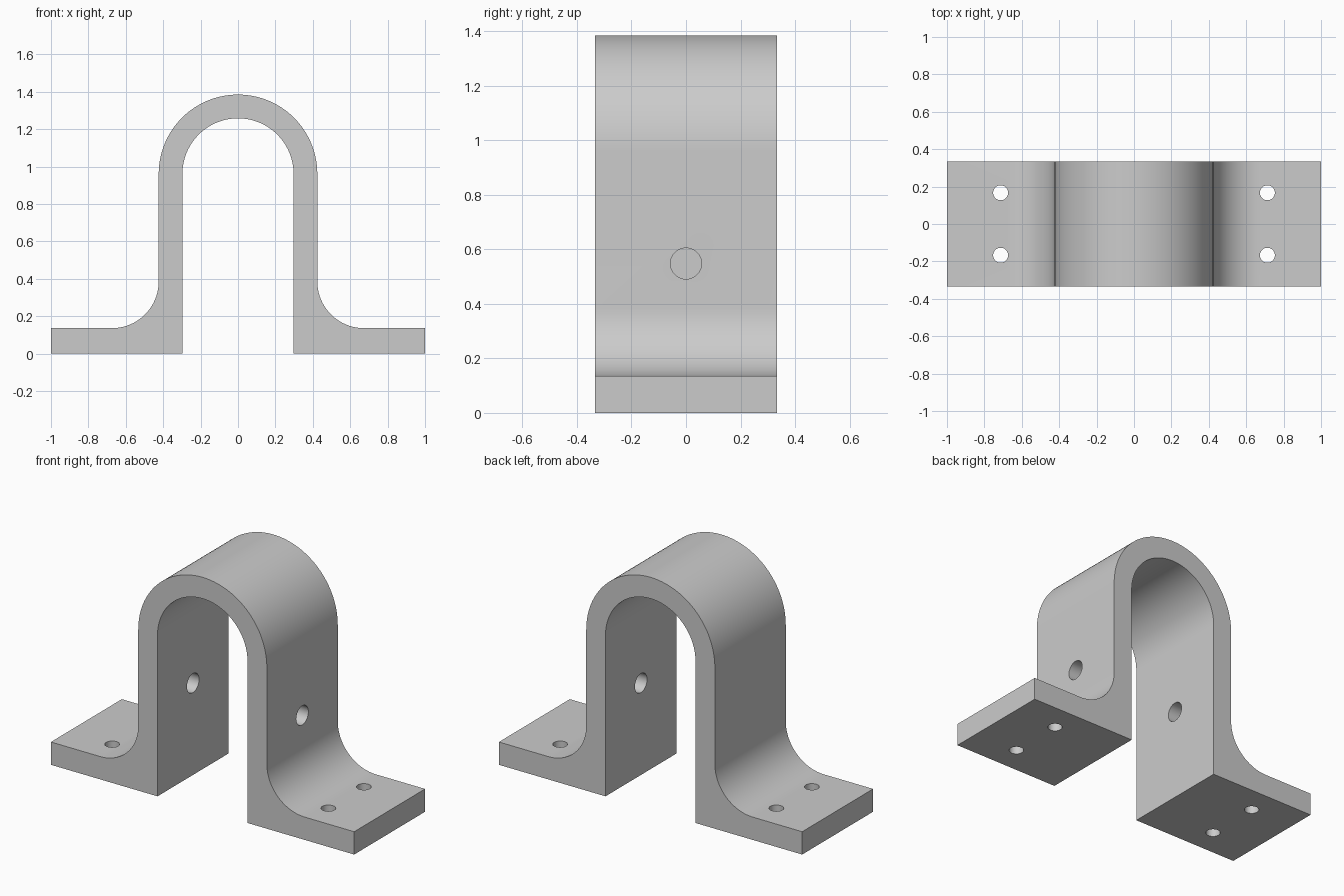
import bpy, bmesh
from math import sin, cos, pi
from mathutils import Matrix

cube = bpy.data.objects.get("Cube")
if cube:
    bpy.data.objects.remove(cube)

# Main dimensions
HALF_LENGTH, HALF_DEPTH = 1.0, 0.334
OUTER, INNER = 0.424, 0.297      # arch radii
ARCH_Z, FOOT_Z, FILLET = 0.961, 0.136, 0.25

grey = bpy.data.materials.new("plain grey")
grey.use_nodes = True
colour = (0.6, 0.6, 0.6, 1)
grey.diffuse_color = colour
grey.node_tree.nodes["Principled BSDF"].inputs["Base Color"].default_value = colour


def arc(cx, cz, r, start, end, steps):
    angles = [start + (end - start) * i / steps for i in range(steps + 1)]
    return [(cx + r * cos(a), cz + r * sin(a)) for a in angles]


def add_object(name, bm):
    mesh = bpy.data.meshes.new(name)
    bm.to_mesh(mesh)
    bm.free()
    obj = bpy.data.objects.new(name, mesh)
    bpy.context.collection.objects.link(obj)
    mesh.materials.append(grey)
    return obj


def drill(target, centre, radius, length, axis):
    """Cut a round hole along the x or z axis."""
    bm = bmesh.new()
    turn = Matrix.Rotation(pi / 2, 4, 'Y') if axis == 'X' else Matrix()
    bmesh.ops.create_cone(bm, cap_ends=True, segments=48, radius1=radius, radius2=radius,
                          depth=length, matrix=Matrix.Translation(centre) @ turn)
    cutter = add_object("hole_cutter", bm)
    cutter.hide_render = True
    mod = target.modifiers.new("hole", 'BOOLEAN')
    mod.operation, mod.solver, mod.object = 'DIFFERENCE', 'EXACT', cutter
    bpy.ops.object.modifier_apply(modifier=mod.name)
    bpy.data.objects.remove(cutter)


# Bracket outline: right foot and fillet, outer arch, left foot, inner arch
foot = [(HALF_LENGTH, 0), (HALF_LENGTH, FOOT_Z)]
foot += arc(OUTER + FILLET, FOOT_Z + FILLET, FILLET, 1.5 * pi, pi, 20)
outline = foot + arc(0, ARCH_Z, OUTER, 0, pi, 64)
outline += [(-x, z) for x, z in reversed(foot)]
outline += [(-INNER, 0)] + arc(0, ARCH_Z, INNER, pi, 0, 64) + [(INNER, 0)]

# Extrude the outline through the depth
bm = bmesh.new()
face = bm.faces.new([bm.verts.new((x, -HALF_DEPTH, z)) for x, z in outline])
grown = bmesh.ops.extrude_face_region(bm, geom=[face])["geom"]
bmesh.ops.translate(bm, vec=(0, 2 * HALF_DEPTH, 0),
                    verts=[v for v in grown if isinstance(v, bmesh.types.BMVert)])
bmesh.ops.recalc_face_normals(bm, faces=bm.faces)
bracket = add_object("arched_bracket", bm)
bpy.context.view_layer.objects.active = bracket
bracket.select_set(True)

# Bolt holes through the feet
for x in (-0.713, 0.713):
    for y in (-0.167, 0.167):
        drill(bracket, (x, y, FOOT_Z / 2), 0.04, 0.4, 'Z')

# Pin hole: through the left leg, blind in the right leg
drill(bracket, (0.1, 0, 0.548), 0.057, 1.0, 'X')

bpy.ops.object.select_all(action='DESELECT')
bracket.select_set(True)
bpy.ops.object.shade_smooth_by_angle(angle=pi / 6)
